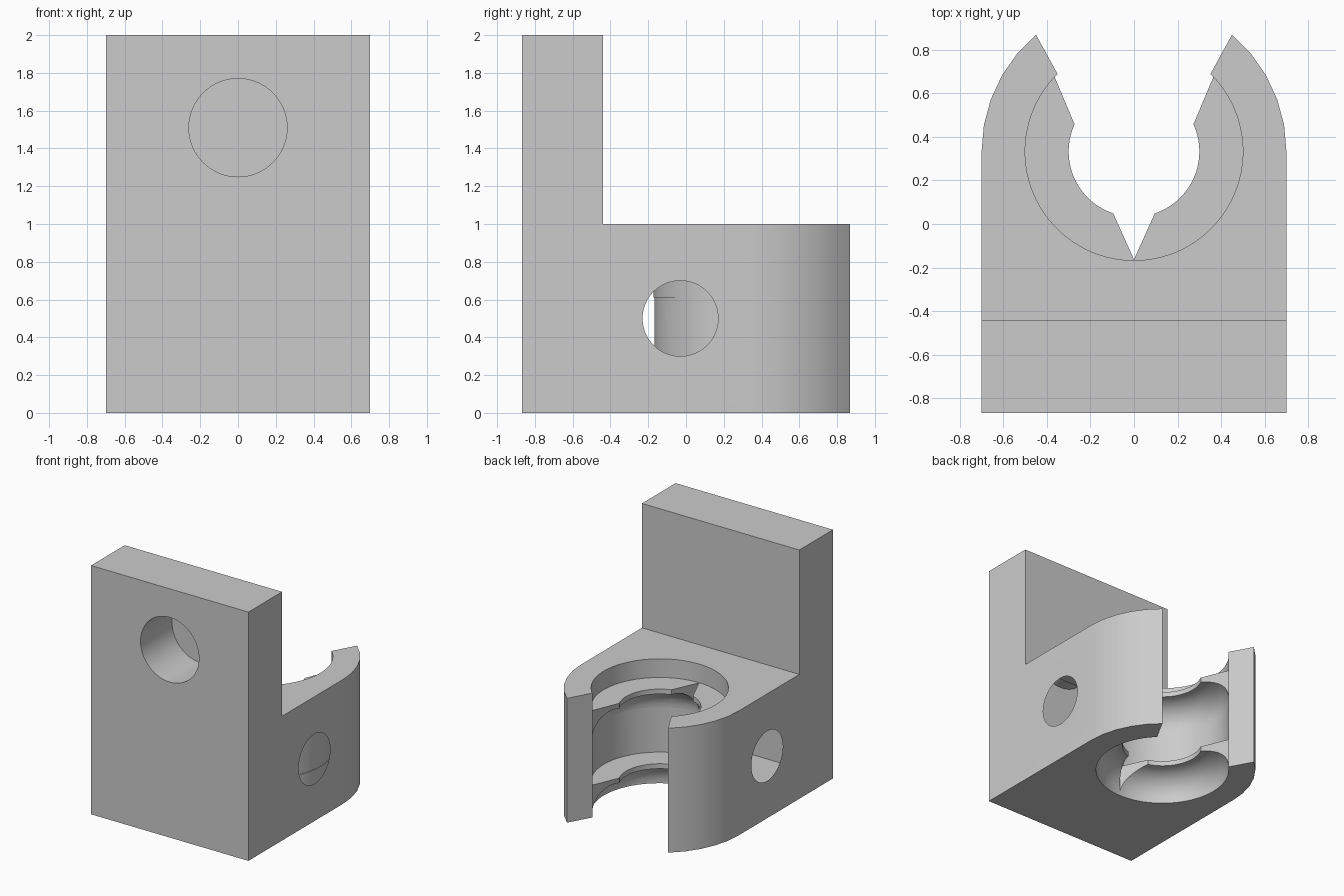
import bpy, bmesh
from math import radians, sin, cos, pi
from mathutils import Vector, Matrix

if "Cube" in bpy.data.objects:
    bpy.data.objects.remove(bpy.data.objects["Cube"], do_unlink=True)

BORE_Y, BORE_R, LIP_R, OUTER_R = 0.333, 0.5, 0.3, 0.7
NOTCH = 18.5  # half angle of each V notch, degrees

grey = bpy.data.materials.new("plain_grey")
grey.use_nodes = True
grey.diffuse_color = (0.6, 0.6, 0.6, 1)
grey.node_tree.nodes["Principled BSDF"].inputs["Base Color"].default_value = grey.diffuse_color


def finish(name, bm):
    bmesh.ops.recalc_face_normals(bm, faces=bm.faces)
    mesh = bpy.data.meshes.new(name)
    bm.to_mesh(mesh)
    bm.free()
    mesh.materials.append(grey)
    ob = bpy.data.objects.new(name, mesh)
    bpy.context.collection.objects.link(ob)
    return ob


def prism(name, points, direction):
    bm = bmesh.new()
    face = bm.faces.new([bm.verts.new(p) for p in points])
    ext = bmesh.ops.extrude_face_region(bm, geom=[face])
    moved = [g for g in ext["geom"] if isinstance(g, bmesh.types.BMVert)]
    bmesh.ops.translate(bm, verts=moved, vec=direction)
    return finish(name, bm)


def cylinder(name, radius, depth, centre, axis):
    bm = bmesh.new()
    bmesh.ops.create_cone(bm, cap_ends=True, segments=64, radius1=radius, radius2=radius,
                          depth=depth, matrix=Matrix.Translation(centre) @ Matrix.Rotation(pi / 2, 4, axis))
    return finish(name, bm)


def polar(r, degrees, z):
    a = radians(degrees)
    return Vector((r * cos(a), BORE_Y + r * sin(a), z))


def lip(name, top, start, end, steps=48):
    """Flat-topped ledge with a concave underside; its ends slant into V notches."""
    width = BORE_R - LIP_R
    low = top - 0.04 - width
    profile = [(BORE_R + 0.005, top), (LIP_R, top)]
    profile += [(LIP_R + width * sin(i * pi / 24), low + width * cos(i * pi / 24)) for i in range(13)]
    profile.append((BORE_R + 0.005, low))
    bm = bmesh.new()
    rings = []
    for s in range(steps + 1):
        ring = []
        for r, z in profile:
            inset = NOTCH * (BORE_R - r) / width
            a = start + inset + (end - start - 2 * inset) * s / steps
            ring.append(bm.verts.new(polar(r, a, z)))
        rings.append(ring)
    n = len(profile)
    for a, b in zip(rings, rings[1:]):
        for i in range(n):
            j = (i + 1) % n
            bm.faces.new((a[i], a[j], b[j], b[i]))
    bm.faces.new(rings[0])
    bm.faces.new(rings[-1])
    return finish(name, bm)


def combine(target, tool, operation):
    mod = target.modifiers.new(operation.lower(), "BOOLEAN")
    mod.operation, mod.object, mod.solver = operation, tool, "EXACT"
    bpy.context.view_layer.objects.active = target
    bpy.ops.object.modifier_apply(modifier=mod.name)
    bpy.data.objects.remove(tool, do_unlink=True)


# L-shaped side profile: upright plate and block
side = [(-0.867, 0), (0.95, 0), (0.95, 1), (-0.44, 1), (-0.44, 2), (-0.867, 2)]
bracket = prism("clamp_bracket", [(-1, y, z) for y, z in side], (2, 0, 0))

# Plan outline: straight sides, rounded arms and open bore
plan = [Vector((-OUTER_R, -1, -0.1)), Vector((OUTER_R, -1, -0.1))]
plan += [polar(OUTER_R, a, -0.1) for a in range(0, 51, 10)]
plan += [polar(BORE_R, 45.4 - 270.8 * i / 90, -0.1) for i in range(91)]
plan += [polar(OUTER_R, a, -0.1) for a in range(130, 181, 10)]
combine(bracket, prism("plan_cutter", plan, (0, 0, 2.2)), "INTERSECT")

# Two pairs of retaining lips inside the bore
for top in (0.25, 0.85):
    for start, end in ((137, 270), (270, 403)):
        combine(bracket, lip("retaining_lip", top, start, end), "UNION")

# Cross hole through both sides, blind hole in the upright plate
combine(bracket, cylinder("cross_hole", 0.2, 2, (0, -0.03, 0.5), "Y"), "DIFFERENCE")
combine(bracket, cylinder("blind_hole", 0.26, 0.8, (0, -0.867, 1.51), "X"), "DIFFERENCE")

# Smooth curved walls, keep edges sharp
bpy.ops.object.select_all(action="DESELECT")
bracket.select_set(True)
bpy.context.view_layer.objects.active = bracket
bpy.ops.object.shade_smooth_by_angle(angle=radians(30))
